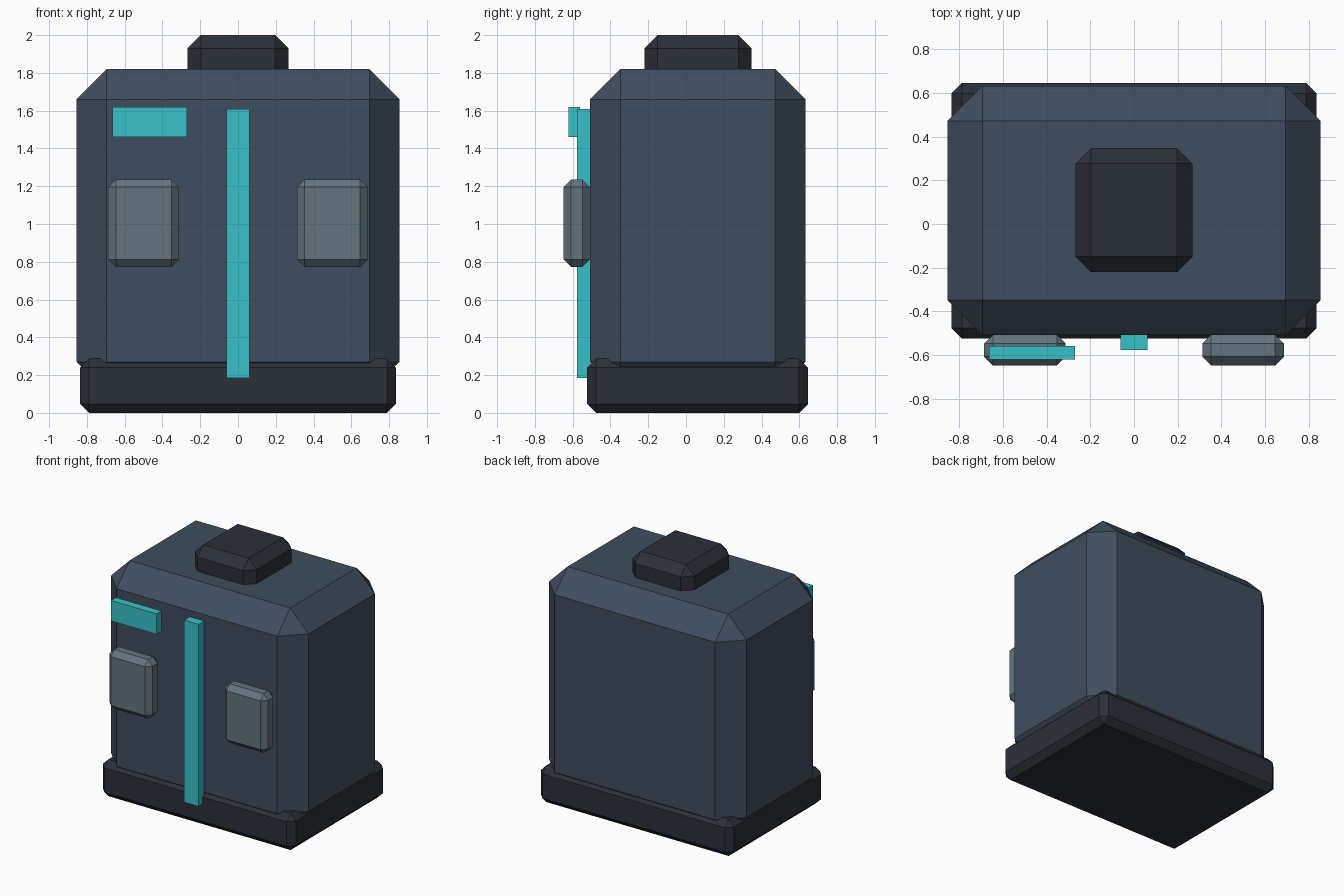
import bpy
import bmesh
from mathutils import Vector

if "Cube" in bpy.data.objects:
    bpy.data.objects.remove(bpy.data.objects["Cube"])


def material(name, color):
    mat = bpy.data.materials.new(name)
    mat.diffuse_color = (*color, 1)
    mat.use_nodes = True
    mat.node_tree.nodes["Principled BSDF"].inputs["Base Color"].default_value = mat.diffuse_color
    return mat


def box(name, low, high, mat, chamfer=0):
    """Flat-shaded box between two corners, with optional chamfered edges."""
    low, high = Vector(low), Vector(high)
    centre, size = (low + high) / 2, high - low
    mesh = bpy.data.meshes.new(name)
    bm = bmesh.new()
    bmesh.ops.create_cube(bm, size=1)
    bmesh.ops.scale(bm, vec=size, verts=bm.verts)
    bm.to_mesh(mesh)
    bm.free()
    mesh.materials.append(mat)
    obj = bpy.data.objects.new(name, mesh)
    obj.location = centre
    bpy.context.collection.objects.link(obj)
    if chamfer:
        bevel = obj.modifiers.new("Chamfer", "BEVEL")
        bevel.width = chamfer
        bevel.segments = 1
        bevel.limit_method = "NONE"
    return obj


navy = material("navy_shell", (0.050, 0.075, 0.112))
dark = material("dark_trim", (0.024, 0.029, 0.040))
steel = material("steel_pad", (0.125, 0.175, 0.215))
cyan = material("cyan_light", (0.040, 0.535, 0.580))

# Main shell, plinth and top cap
box("body", (-0.855, -0.508, 0.11), (0.855, 0.632, 1.82), navy, 0.16)
box("base", (-0.837, -0.525, 0), (0.837, 0.647, 0.287), dark, 0.048)
box("top_cap", (-0.267, -0.22, 1.72), (0.267, 0.348, 2.0), dark, 0.07)

# Pair of front pads
for side, x in (("left", -0.5), ("right", 0.5)):
    box(side + "_front_pad", (x - 0.187, -0.648, 0.773),
        (x + 0.187, -0.508, 1.235), steel, 0.04)

# Glowing centre strip and indicator bar
box("centre_strip", (-0.062, -0.578, 0.185), (0.062, -0.506, 1.61), cyan)
box("indicator_bar", (-0.665, -0.622, 1.46), (-0.27, -0.56, 1.62), cyan)
